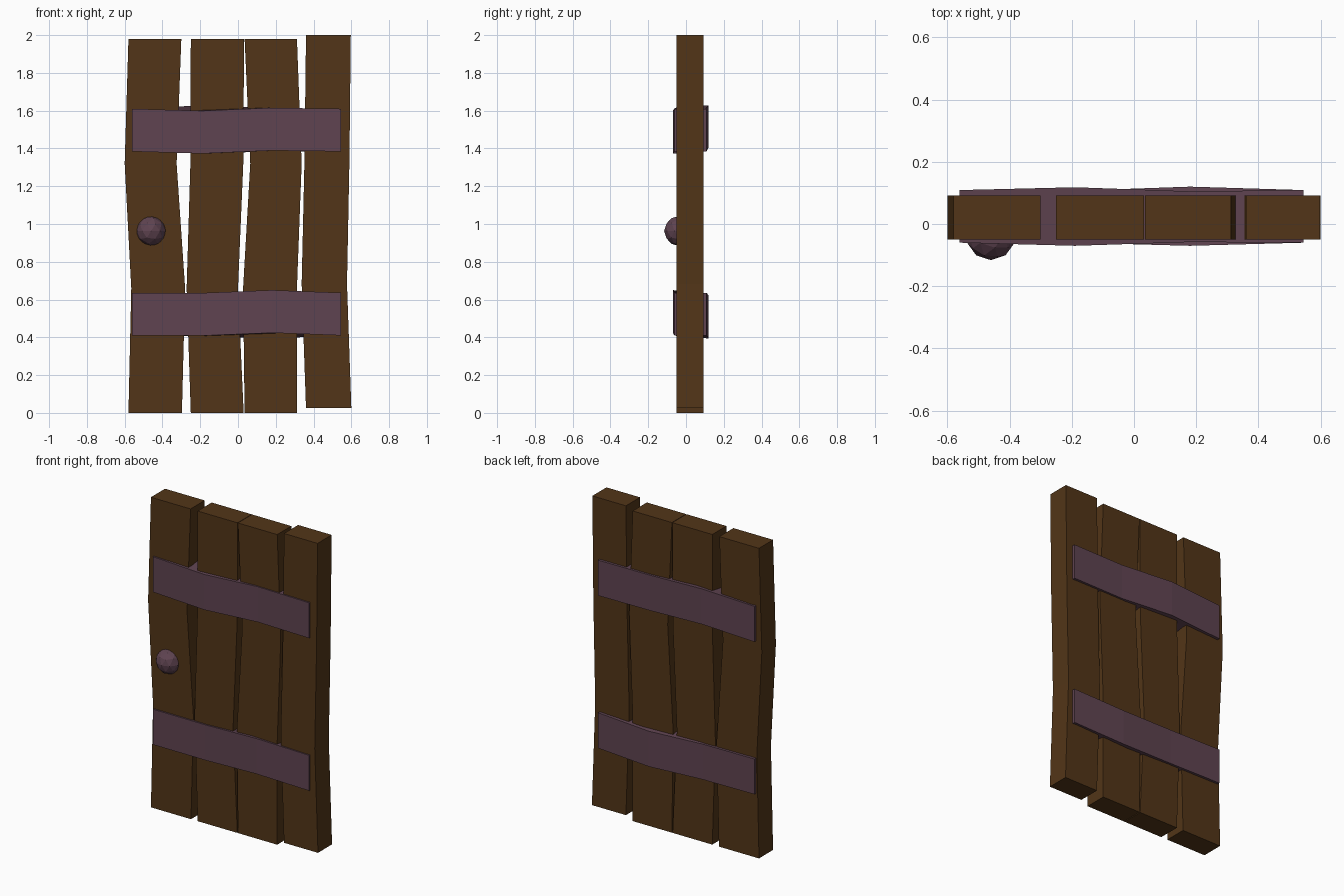
import bpy, bmesh

if "Cube" in bpy.data.objects:
    bpy.data.objects.remove(bpy.data.objects["Cube"])


def material(name, rgb):
    m = bpy.data.materials.new(name)
    m.diffuse_color = (*rgb, 1)
    m.use_nodes = True
    m.node_tree.nodes["Principled BSDF"].inputs["Base Color"].default_value = m.diffuse_color
    return m


wood = material("wood", (0.085, 0.036, 0.009))
iron = material("iron", (0.115, 0.057, 0.082))


def loft(name, sections, mat):
    """Skin a row of four-cornered cross-sections into one closed bar."""
    bm = bmesh.new()
    rings = [[bm.verts.new(p) for p in s] for s in sections]
    for a, b in zip(rings, rings[1:]):
        for i in range(4):
            j = (i + 1) % 4
            bm.faces.new((a[i], a[j], b[j], b[i]))
    bm.faces.new(rings[0])
    bm.faces.new(rings[-1])
    bmesh.ops.recalc_face_normals(bm, faces=bm.faces)
    me = bpy.data.meshes.new(name)
    bm.to_mesh(me)
    bm.free()
    me.materials.append(mat)
    ob = bpy.data.objects.new(name, me)
    bpy.context.collection.objects.link(ob)
    return ob


# Upright planks: bottom, top, then left and right edges from bottom to top
planks = [
    (0.0, 1.98, (-0.58, -0.565, -0.60, -0.58), (-0.297, -0.28, -0.325, -0.30)),
    (0.0, 1.98, (-0.25, -0.272, -0.252, -0.25), (0.03, 0.0, 0.028, 0.032)),
    (0.0, 1.98, (0.035, 0.027, 0.065, 0.035), (0.312, 0.312, 0.337, 0.312)),
    (0.025, 2.0, (0.36, 0.337, 0.352, 0.36), (0.60, 0.577, 0.59, 0.597)),
]
F, B = -0.05, 0.092
for n, (z0, z1, left, right) in enumerate(planks):
    secs = []
    for i, (l, r) in enumerate(zip(left, right)):
        z = z0 + (z1 - z0) * i / 3
        secs.append([(l, F, z), (r, F, z), (r, B, z), (l, B, z)])
    loft(f"plank_{n + 1}", secs, wood)

# Cross bands wrapping the planks: middle height, then per station
# x, front y, back y, front z shift, back z shift
bands = {
    "upper_band": (1.497, [(-0.56, -0.06, 0.109, 0, 0), (-0.19, -0.07, 0.118, -0.011, 0.018),
                           (0.18, -0.058, 0.105, 0.005, 0), (0.545, -0.06, 0.109, 0, 0)]),
    "lower_band": (0.523, [(-0.56, -0.06, 0.109, 0, 0), (-0.19, -0.06, 0.107, -0.001, -0.004),
                           (0.18, -0.07, 0.12, 0.014, -0.016), (0.545, -0.06, 0.109, 0, 0)]),
}
H = 0.113
for name, (zc, stations) in bands.items():
    loft(name, [[(x, f, zc + df - H), (x, b, zc + db - H),
                 (x, b, zc + db + H), (x, f, zc + df + H)]
                for x, f, b, df, db in stations], iron)

# Faceted knob half sunk in the front of the left plank
bpy.ops.mesh.primitive_ico_sphere_add(subdivisions=2, radius=0.08,
                                      location=(-0.46, -0.036, 0.963))
knob = bpy.context.object
knob.name = "knob"
knob.data.materials.append(iron)
